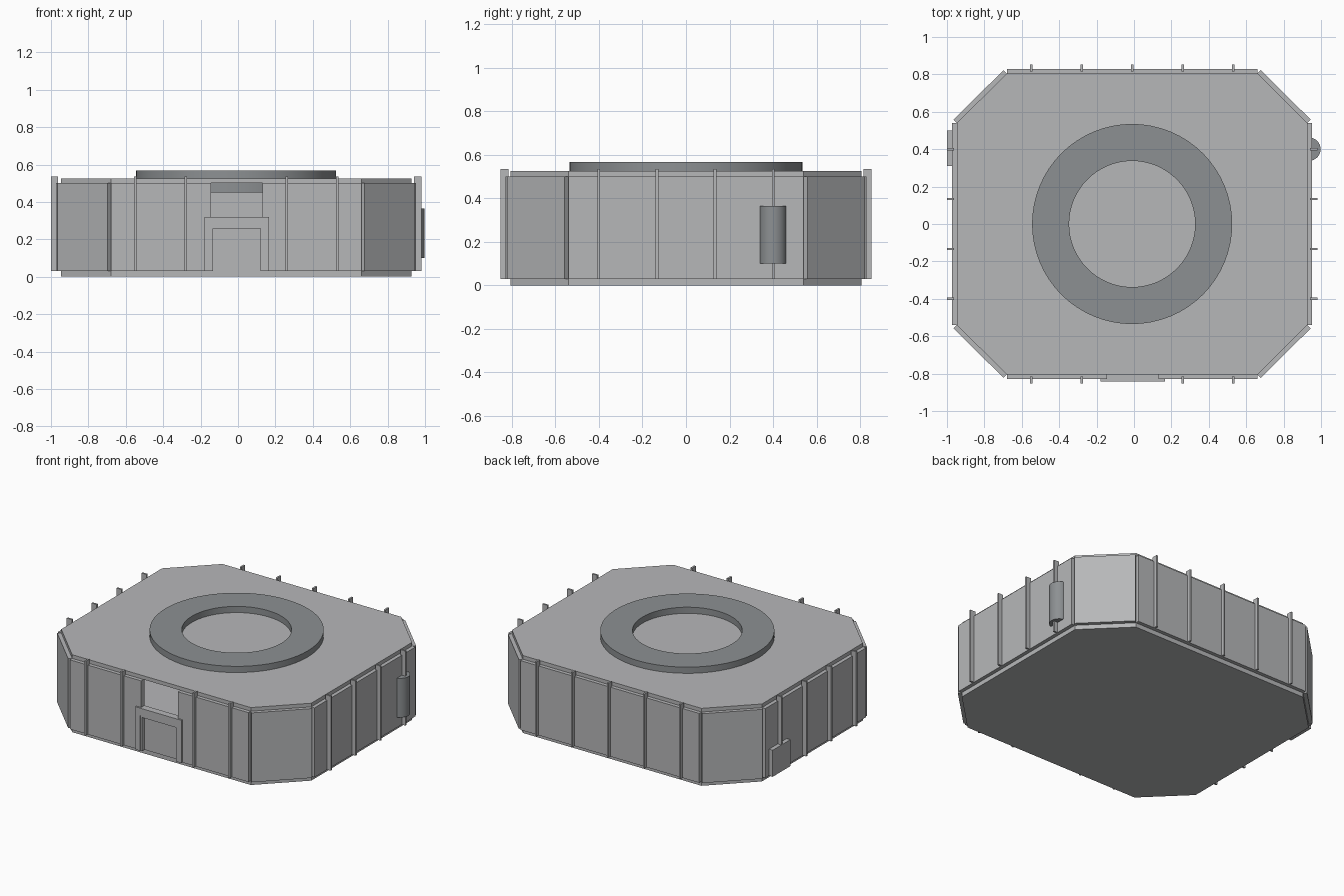
import bpy, bmesh, math
from mathutils import Vector

if "Cube" in bpy.data.objects:
    bpy.data.objects.remove(bpy.data.objects["Cube"])

CX = -0.01                      # hull centre in x
HX, HY = 0.9375, 0.805          # hull half sizes
FX, FY = 0.67, 0.54             # half lengths of the straight sides


def material(name, rgb):
    m = bpy.data.materials.new(name)
    m.diffuse_color = (*rgb, 1)
    m.use_nodes = True
    m.node_tree.nodes["Principled BSDF"].inputs["Base Color"].default_value = m.diffuse_color
    return m


LIGHT = material("light_grey", (0.47, 0.475, 0.485))
DARK = material("dark_grey", (0.265, 0.28, 0.29))


def finish(name, bm, mat, smooth=False):
    bmesh.ops.recalc_face_normals(bm, faces=bm.faces)
    me = bpy.data.meshes.new(name)
    bm.to_mesh(me)
    bm.free()
    me.materials.append(mat)
    ob = bpy.data.objects.new(name, me)
    bpy.context.collection.objects.link(ob)
    if smooth:
        bpy.ops.object.select_all(action='DESELECT')
        ob.select_set(True)
        bpy.context.view_layer.objects.active = ob
        bpy.ops.object.shade_smooth_by_angle(angle=math.radians(35))
    return ob


def prism(name, outline, axis, lo, hi, mat=LIGHT, smooth=False):
    """Extrude an outline along z, or an xz outline along y."""
    bm = bmesh.new()
    pts = [(a, b, lo) if axis == 'z' else (a, lo, b) for a, b in outline]
    face = bm.faces.new([bm.verts.new(p) for p in pts])
    ext = bmesh.ops.extrude_face_region(bm, geom=[face])["geom"]
    move = Vector((0, 0, hi - lo)) if axis == 'z' else Vector((0, hi - lo, 0))
    bmesh.ops.translate(bm, vec=move, verts=[v for v in ext if isinstance(v, bmesh.types.BMVert)])
    return finish(name, bm, mat, smooth)


def box(name, x0, x1, y0, y1, z0, z1, mat=LIGHT):
    return prism(name, [(x0, y0), (x1, y0), (x1, y1), (x0, y1)], 'z', z0, z1, mat)


# Floor and roof slabs
octagon = [(FX, -HY), (HX, -FY), (HX, FY), (FX, HY),
           (-FX, HY), (-HX, FY), (-HX, -FY), (-FX, -HY)]
octagon = [(x + CX, y) for x, y in octagon]
prism("floor_slab", octagon, 'z', 0.0, 0.03)
prism("roof_slab", octagon, 'z', 0.50, 0.525)

# Wall plates standing just outside each slab edge
for i in range(7):
    a, b = Vector(octagon[i]), Vector(octagon[i + 1])
    d = (b - a).normalized()
    n = Vector((d.y, -d.x))
    quad = [a - n * 0.01, b - n * 0.01, b + n * 0.025, a + n * 0.025]
    prism("wall_plate", [tuple(p) for p in quad], 'z', 0.03, 0.50)

# Front wall, open above the door
for x0, x1 in ((-FX + CX, -0.145), (0.13, FX + CX)):
    box("front_wall", x0, x1, -HY - 0.025, -HY + 0.01, 0.03, 0.50)
box("door", -0.145, 0.13, -0.812, -0.795, 0.03, 0.28)


def arch(name, x0, x1, top, t, tz, y0, y1):
    prism(name, [(x0, 0.03), (x0, top), (x1, top), (x1, 0.03), (x1 - t, 0.03),
                 (x1 - t, top - tz), (x0 + t, top - tz), (x0 + t, 0.03)], 'y', y0, y1)


# Door surround with an inner lining
arch("door_frame", -0.18, 0.165, 0.32, 0.035, 0.05, -0.842, -0.795)
arch("door_lining", -0.145, 0.13, 0.27, 0.011, 0.013, -0.836, -0.795)

# Vertical ribs
for s in (-1, 1):
    for k in range(-2, 3):
        if s == -1 and k == 0:
            continue
        x = CX + k * 0.27
        box("rib", x - 0.006, x + 0.006, *sorted((s * 0.815, s * 0.853)), 0.03, 0.535)
    for y in (-0.4, -0.133, 0.133, 0.4):
        xs = sorted((CX + s * 0.952, CX + s * 0.99))
        box("rib", *xs, y - 0.006, y + 0.006, 0.03, 0.535)

# Small box low on the left side
box("side_box", -1.0, -0.96, 0.31, 0.50, 0.03, 0.21)

# Upright tank on the right side
tank = [(0.936 + 0.062 * math.cos(t), 0.4 + 0.062 * math.sin(t))
        for t in (math.tau * i / 32 for i in range(32))]
prism("side_tank", tank, 'z', 0.10, 0.365, DARK, True)

# Roof ring, reaching a little below the roof
bm = bmesh.new()
N = 64
loops = []
for r, z in ((0.535, 0.45), (0.535, 0.567), (0.337, 0.567), (0.337, 0.45)):
    loops.append([bm.verts.new((CX + r * math.cos(math.tau * i / N),
                                r * math.sin(math.tau * i / N), z)) for i in range(N)])
for j in range(4):
    p, q = loops[j], loops[(j + 1) % 4]
    for i in range(N):
        k = (i + 1) % N
        bm.faces.new((p[i], p[k], q[k], q[i]))
finish("roof_ring", bm, DARK, True)
